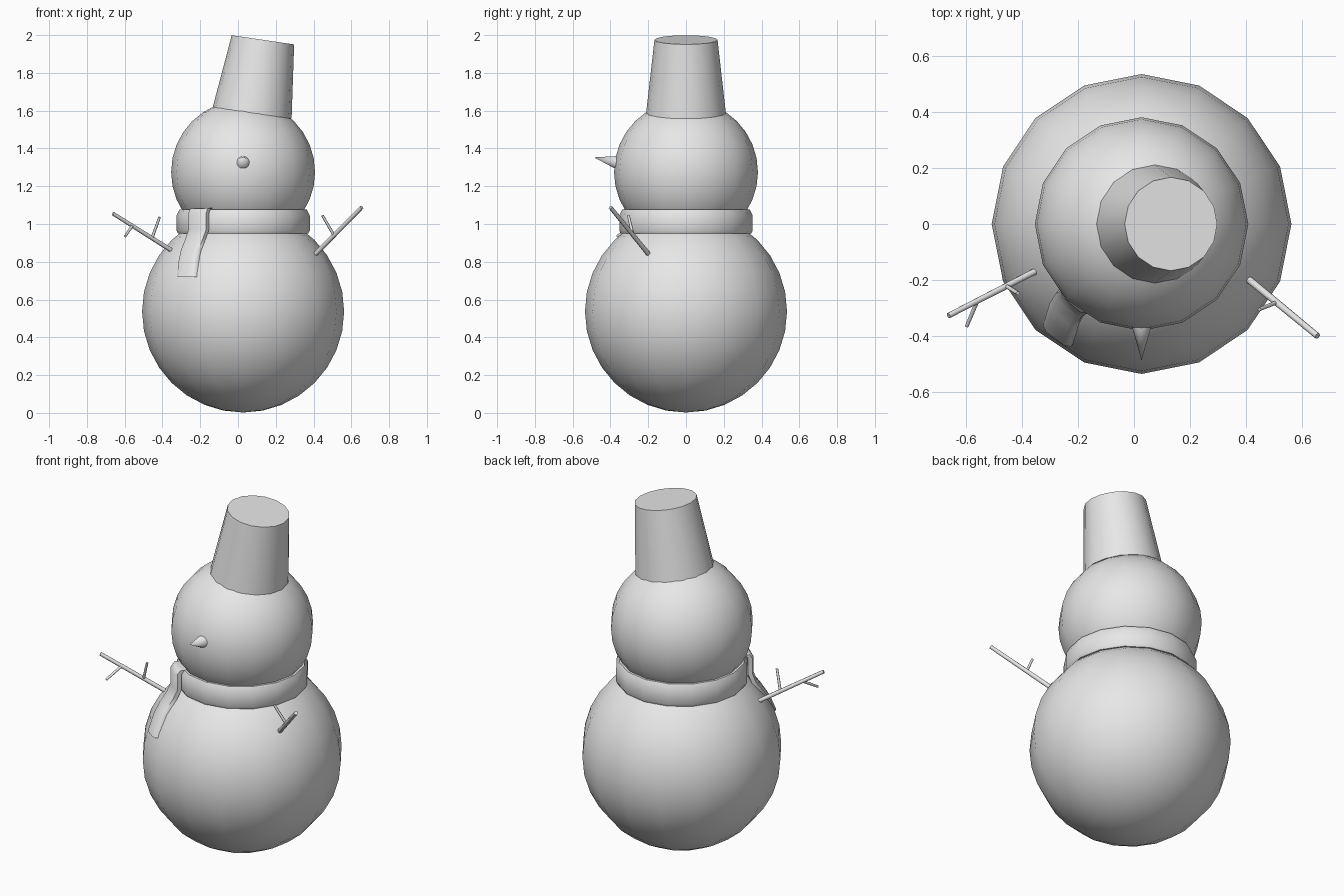
import bpy, bmesh, math
from mathutils import Vector, Matrix

if "Cube" in bpy.data.objects:
    bpy.data.objects.remove(bpy.data.objects["Cube"], do_unlink=True)

grey = bpy.data.materials.new("plain_grey")
grey.use_nodes = True
grey.diffuse_color = (0.8, 0.8, 0.8, 1)
grey.node_tree.nodes["Principled BSDF"].inputs["Base Color"].default_value = grey.diffuse_color

CX = 0.027   # axis of the body
SIDES = 16


def finish(bm, name, angle=40):
    bmesh.ops.recalc_face_normals(bm, faces=bm.faces)
    mesh = bpy.data.meshes.new(name)
    bm.to_mesh(mesh)
    bm.free()
    mesh.materials.append(grey)
    obj = bpy.data.objects.new(name, mesh)
    bpy.context.collection.objects.link(obj)
    bpy.ops.object.select_all(action='DESELECT')
    obj.select_set(True)
    bpy.context.view_layer.objects.active = obj
    bpy.ops.object.shade_smooth_by_angle(angle=math.radians(angle))
    return obj


def ball(name, z, radius):
    bm = bmesh.new()
    bmesh.ops.create_uvsphere(bm, u_segments=SIDES, v_segments=SIDES, radius=radius,
                              matrix=Matrix.Translation((CX, 0, z)))
    finish(bm, name)


def add_cone(bm, start, end, r1, r2, sides):
    start, end = Vector(start), Vector(end)
    axis = end - start
    turn = Vector((0, 0, 1)).rotation_difference(axis).to_matrix().to_4x4()
    bmesh.ops.create_cone(bm, cap_ends=True, segments=sides, radius1=r1, radius2=r2,
                          depth=axis.length,
                          matrix=Matrix.Translation((start + end) / 2) @ turn)


def loft(bm, rings, closed):
    loops = [[bm.verts.new(p) for p in ring] for ring in rings]
    pairs = list(zip(loops, loops[1:])) + ([(loops[-1], loops[0])] if closed else [])
    for a, b in pairs:
        for i in range(len(a)):
            j = (i + 1) % len(a)
            bm.faces.new((a[i], a[j], b[j], b[i]))
    if not closed:
        bm.faces.new(loops[0])
        bm.faces.new(loops[-1])


def polar(angle, radius, z):
    # angle runs from the front towards the model's right
    return Vector((CX - radius * math.sin(angle), -radius * math.cos(angle), z))


# Snowballs
ball("body", 0.537, 0.535)
ball("head", 1.275, 0.381)

# Tilted bucket hat
bm = bmesh.new()
add_cone(bm, (0.075, 0, 1.588), (0.132, 0, 1.975), 0.211, 0.167, SIDES)
finish(bm, "bucket_hat")

# Carrot nose
bm = bmesh.new()
add_cone(bm, (CX, -0.34, 1.32), (CX, -0.487, 1.353), 0.042, 0.0, 12)
finish(bm, "nose", 60)

# Scarf band around the neck
profile = [(0.27, 0.95), (0.345, 0.95), (0.353, 0.965),
           (0.353, 1.045), (0.337, 1.077), (0.27, 1.077)]
bm = bmesh.new()
loft(bm, [[polar(math.tau * i / SIDES, r, z) for r, z in profile]
          for i in range(SIDES)], True)
finish(bm, "scarf_band")

# Scarf tail draped down the front: angle, radius, height
drape = [(40, 0.33, 1.085), (41, 0.35, 1.082), (41, 0.366, 1.06), (41, 0.366, 0.97),
         (42, 0.385, 0.92), (41, 0.425, 0.865), (39, 0.46, 0.81), (37, 0.497, 0.72)]
section = [(-0.062, -0.02), (-0.062, 0.004), (-0.04, 0.016),
           (0.04, 0.016), (0.062, 0.004), (0.062, -0.02)]
bm = bmesh.new()
rings = []
for deg, r, z in drape:
    a = math.radians(deg)
    side = Vector((-math.cos(a), math.sin(a), 0))
    out = polar(a, 1, 0) - polar(a, 0, 0)
    rings.append([polar(a, r, z) + side * u + out * v for u, v in section])
loft(bm, rings, False)
finish(bm, "scarf_tail", 60)

# Stick arms, each a branch with twigs
arms = {
    "right_arm": [((-0.355, -0.17, 0.862), (-0.662, -0.327, 1.055), 0.012),
                  ((-0.455, -0.222, 0.925), (-0.415, -0.247, 1.037), 0.008),
                  ((-0.56, -0.277, 0.99), (-0.597, -0.365, 0.935), 0.008)],
    "left_arm": [((0.412, -0.2, 0.843), (0.655, -0.4, 1.088), 0.013),
                 ((0.508, -0.28, 0.94), (0.447, -0.305, 1.045), 0.008)],
}
for name, sticks in arms.items():
    bm = bmesh.new()
    for start, end, r in sticks:
        add_cone(bm, start, end, r, r * 0.85, 8)
    finish(bm, name, 60)
